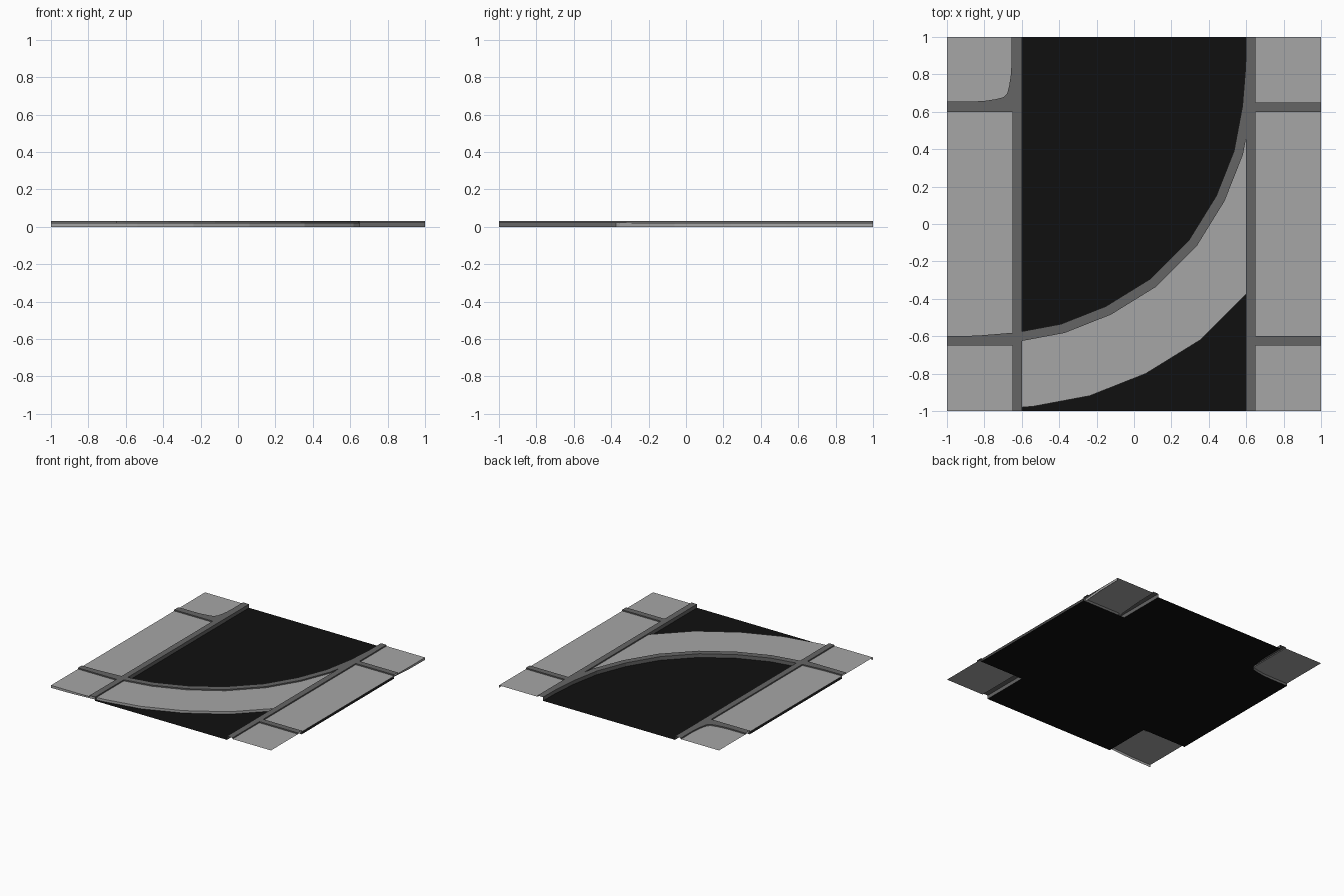
import bpy

if "Cube" in bpy.data.objects:
    bpy.data.objects.remove(bpy.data.objects["Cube"])

ROAD_Z, WALK_Z, CURB_Z = 0.0, 0.02, 0.03
IN, OUT = 0.6, 0.65


def material(name, v):
    m = bpy.data.materials.new(name)
    m.diffuse_color = (v, v, v, 1)
    m.use_nodes = True
    m.node_tree.nodes["Principled BSDF"].inputs["Base Color"].default_value = m.diffuse_color
    return m


ASPHALT = material("asphalt", 0.005)
CURB = material("curb_stone", 0.13)
PAVING = material("paving", 0.38)


def mesh_object(name, verts, faces, mat):
    me = bpy.data.meshes.new(name)
    me.from_pydata(verts, [], faces)
    me.materials.append(mat)
    ob = bpy.data.objects.new(name, me)
    bpy.context.collection.objects.link(ob)
    return ob


def loft(name, rows, mat):
    """Bridge successive rows, each given as (xy path, z)."""
    n = len(rows[0][0])
    verts = [(x, y, z) for path, z in rows for x, y in path]
    faces = [(r * n + i, r * n + i + 1, (r + 1) * n + i + 1, (r + 1) * n + i)
             for r in range(len(rows) - 1) for i in range(n - 1)]
    return mesh_object(name, verts, faces, mat)


def rect(name, x0, x1, y0, y1, z, mat):
    return mesh_object(name, [(x0, y0, z), (x1, y0, z), (x1, y1, z), (x0, y1, z)],
                       [(0, 1, 2, 3)], mat)


def curb(name, road_edge, walk_edge):
    """Kerb strip: wall to the road, flat top, small step to the pavement."""
    return loft(name, [(road_edge, ROAD_Z), (road_edge, CURB_Z),
                       (walk_edge, CURB_Z), (walk_edge, WALK_Z)], CURB)


# Asphalt cross
rect("road_through", -IN, IN, -1, 1, ROAD_Z, ASPHALT)
for s, n in ((-1, "left"), (1, "right")):
    a, b = sorted((s * IN, s))
    rect("road_arm_" + n, a, b, -IN, IN, ROAD_Z, ASPHALT)

# Straight kerbs and pavements along both sides
for s, n in ((1, "right"), (-1, "left")):
    curb("straight_curb_" + n, [(s * IN, -s), (s * IN, s)], [(s * OUT, -s), (s * OUT, s)])
    a, b = sorted((s * OUT, s))
    rect("straight_pavement_" + n, a, b, -1, 1, WALK_Z, PAVING)

# Kerbs of the crossing arms
for sx, sy, n in ((1, 1, "back_right"), (1, -1, "front_right"),
                  (-1, -1, "front_left"), (-1, 1, "back_left")):
    e, f = [sx * OUT, sx], [sy * IN, sy * OUT]
    if sx * sy < 0:
        e.reverse()
    curb("arm_curb_" + n, [(x, f[0]) for x in e], [(x, f[1]) for x in e])


# Bend, swept around the back left corner
def bend(half, k):
    pts = half + [(v, u) for u, v in reversed(half)]
    return [(-1 + min(u * k, 2), 1 - min(v * k, 2)) for u, v in pts]


BIG = [(1.6, 0), (1.597, .16), (1.58, .37), (1.535, .61), (1.44, .85), (1.295, 1.085)]
SMALL = [(.345, 0), (.345, .14), (.342, .2), (.333, .26), (.323, .3), (.312, .312)]
big_in, big_out, big_end = (bend(BIG, k) for k in (1, 1.031, 1.25))
small_in, small_out = bend(SMALL, 1), bend(SMALL, 1.16)

curb("bend_outer_curb", big_in, big_out)
loft("bend_outer_pavement", [(big_out, WALK_Z), (big_end, WALK_Z), (big_end, ROAD_Z)], PAVING)
curb("bend_inner_curb", small_out, small_in)
loft("bend_inner_pavement", [(small_in, WALK_Z), ([(-1, 1)] * len(small_in), WALK_Z)], PAVING)
loft("bend_road", [(small_out, ROAD_Z), (big_in, ROAD_Z)], ASPHALT)
